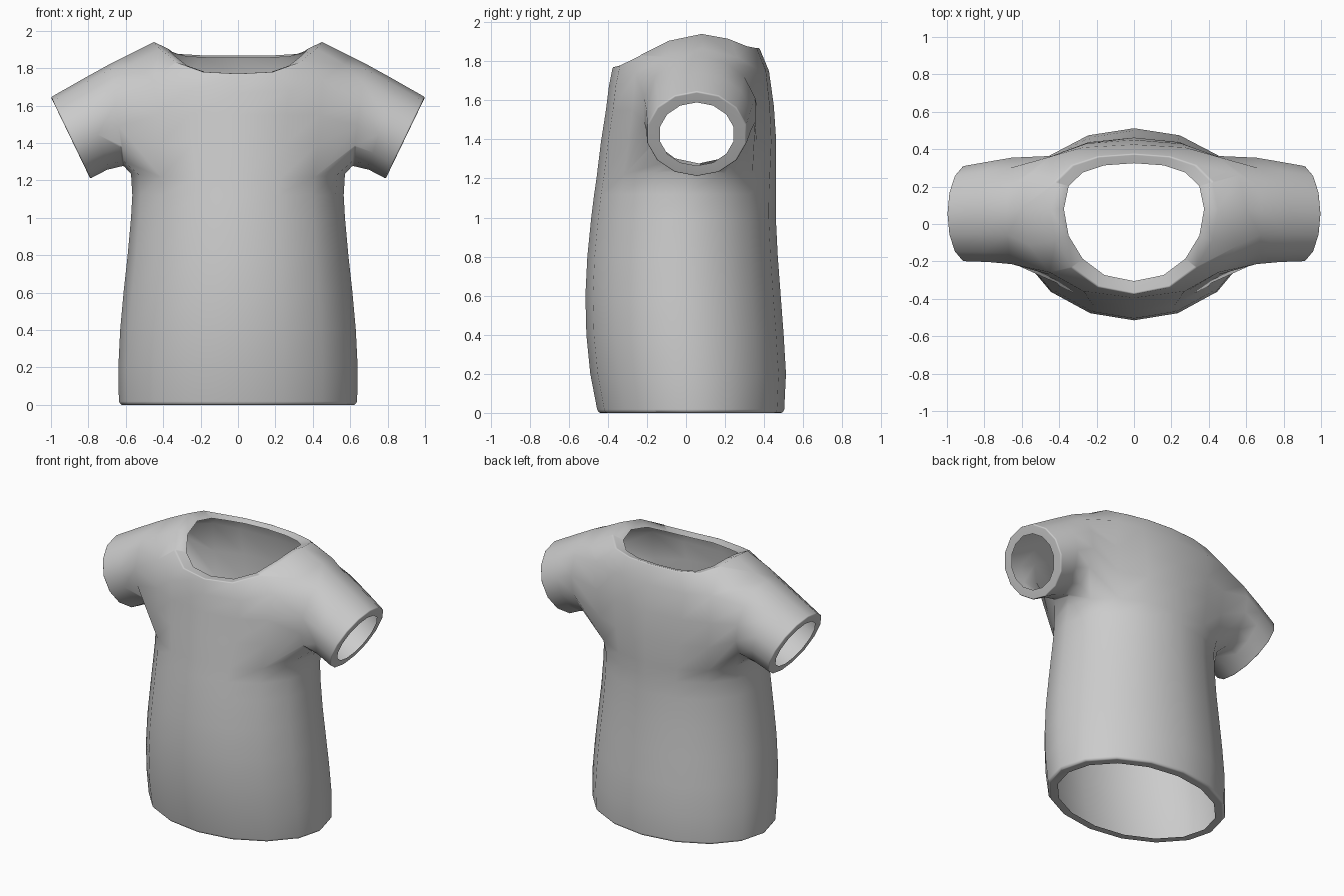
import bpy, bmesh
from math import sin, cos, pi, copysign
from mathutils import Vector

cube = bpy.data.objects.get("Cube")
if cube:
    bpy.data.objects.remove(cube)

SIDES, CUFF = 16, 14
bm = bmesh.new()


def power(v, e):
    return copysign(abs(v) ** e, v) if abs(v) > 1e-6 else 0.0


def torso_ring(rx, front, back, z_front, z_side, z_back, e=1.0, skew=0.0):
    """Horizontal section; index 0 is the front, SIDES / 4 the left side.
    e squares the corners, skew moves the sides towards the back."""
    mid, ry = (front + back) / 2, (back - front) / 2
    ring = []
    for i in range(SIDES):
        a = 2 * pi * i / SIDES
        s, c = sin(a), cos(a)
        base, p = (z_front, 3) if c > 0 else (z_back, 6)
        z = base + (z_side - base) * abs(s) ** p
        y = mid - ry * power(c, e) + skew * s * s
        ring.append(bm.verts.new((rx * power(s, e), y, z)))
    return ring


def sleeve_ring(side, top, bottom, y, depth):
    """Tilted oval through a top and a bottom point (x, z)."""
    ring = []
    for k in range(CUFF):
        a = 2 * pi * k / CUFF
        t = (1 + cos(a)) / 2
        x = bottom[0] + (top[0] - bottom[0]) * t
        z = bottom[1] + (top[1] - bottom[1]) * t
        ring.append(bm.verts.new((side * x, y - depth * sin(a), z)))
    return ring


def bridge(a, b, skip=()):
    n = len(a)
    for i in range(n):
        if i not in skip:
            j = (i + 1) % n
            bm.faces.new((a[i], a[j], b[j], b[i]))


# Torso: full rings from hem to armpit (half width, front, back, height)
body = [(0.625, -0.445, 0.495, 0.0), (0.637, -0.455, 0.503, 0.018),
        (0.64, -0.49, 0.512, 0.2), (0.63, -0.51, 0.50, 0.4),
        (0.612, -0.515, 0.485, 0.6), (0.59, -0.505, 0.47, 0.8),
        (0.572, -0.485, 0.46, 1.0), (0.565, -0.47, 0.46, 1.12)]
rings = [torso_ring(rx, f, b, z, z, z) for rx, f, b, z in body]
low = torso_ring(0.572, -0.457, 0.46, 1.21, 1.235, 1.21, 0.96, 0.02)
mids = [torso_ring(0.58, -0.435, 0.462, 1.39, 1.39, 1.39, 0.90, 0.04),
        torso_ring(0.59, -0.41, 0.45, 1.55, 1.55, 1.57, 0.86, 0.05)]
yoke = torso_ring(0.60, -0.395, 0.425, 1.67, 1.865, 1.75, 0.82, 0.07)
neck = torso_ring(0.45, -0.375, 0.375, 1.772, 1.94, 1.87, 0.9, 0.08)
rings.append(low)
for a, b in zip(rings, rings[1:]):
    bridge(a, b)

# Chest and back panels, leaving an armhole on each side
gaps = set(range(2, 6)) | set(range(10, 14))
for a, b in zip([low] + mids, mids + [yoke]):
    bridge(a, b, gaps)
bridge(yoke, neck)

# Folded lips inside the hem and the neckline
bridge(rings[0], torso_ring(0.57, -0.39, 0.44, 0.0, 0.0, 0.0))
bridge(neck, torso_ring(0.375, -0.305, 0.325, 1.765, 1.905, 1.855, 0.9, 0.07))

# Sleeves: top and bottom points (x, z), middle y and half depth
sleeve = [((0.68, 1.825), (0.612, 1.278), 0.07, 0.292),
          ((0.83, 1.742), (0.70, 1.257), 0.065, 0.275),
          ((1.0, 1.645), (0.79, 1.21), 0.055, 0.26)]
top, bottom, y, depth = sleeve[-1]
centre = (Vector(top) + Vector(bottom)) / 2
sleeve.append((centre.lerp(top, 0.745), centre.lerp(bottom, 0.745), y, depth * 0.745))
for side in (1, -1):
    def at(ring, i):
        return ring[i if side > 0 else SIDES - i]
    loop = [at(yoke, i) for i in (4, 3, 2)]
    loop += [at(mids[1], 2), at(mids[0], 2)]
    loop += [at(low, i) for i in range(2, 7)]
    loop += [at(mids[0], 6), at(mids[1], 6), at(yoke, 6), at(yoke, 5)]
    for section in sleeve:
        new = sleeve_ring(side, *section)
        bridge(loop, new)
        loop = new

# Outward normals
bmesh.ops.recalc_face_normals(bm, faces=bm.faces[:])
bm.faces.ensure_lookup_table()
if bm.faces[0].normal.y > 0:
    bmesh.ops.reverse_faces(bm, faces=bm.faces[:])

mesh = bpy.data.meshes.new("shirt")
bm.to_mesh(mesh)
bm.free()
for p in mesh.polygons:
    p.use_smooth = True
shirt = bpy.data.objects.new("shirt", mesh)
bpy.context.collection.objects.link(shirt)

# Softened rims
bevel = shirt.modifiers.new("rim_bevel", 'BEVEL')
bevel.width = 0.008
bevel.segments = 2
bevel.limit_method = 'ANGLE'
bevel.angle_limit = 1.0
shirt.modifiers.new("clean_shading", 'WEIGHTED_NORMAL')

# Plain cloth
cloth = bpy.data.materials.new("grey_cloth")
cloth.use_nodes = True
colour = (0.6, 0.6, 0.6, 1)
cloth.diffuse_color = colour
cloth.node_tree.nodes["Principled BSDF"].inputs["Base Color"].default_value = colour
mesh.materials.append(cloth)
